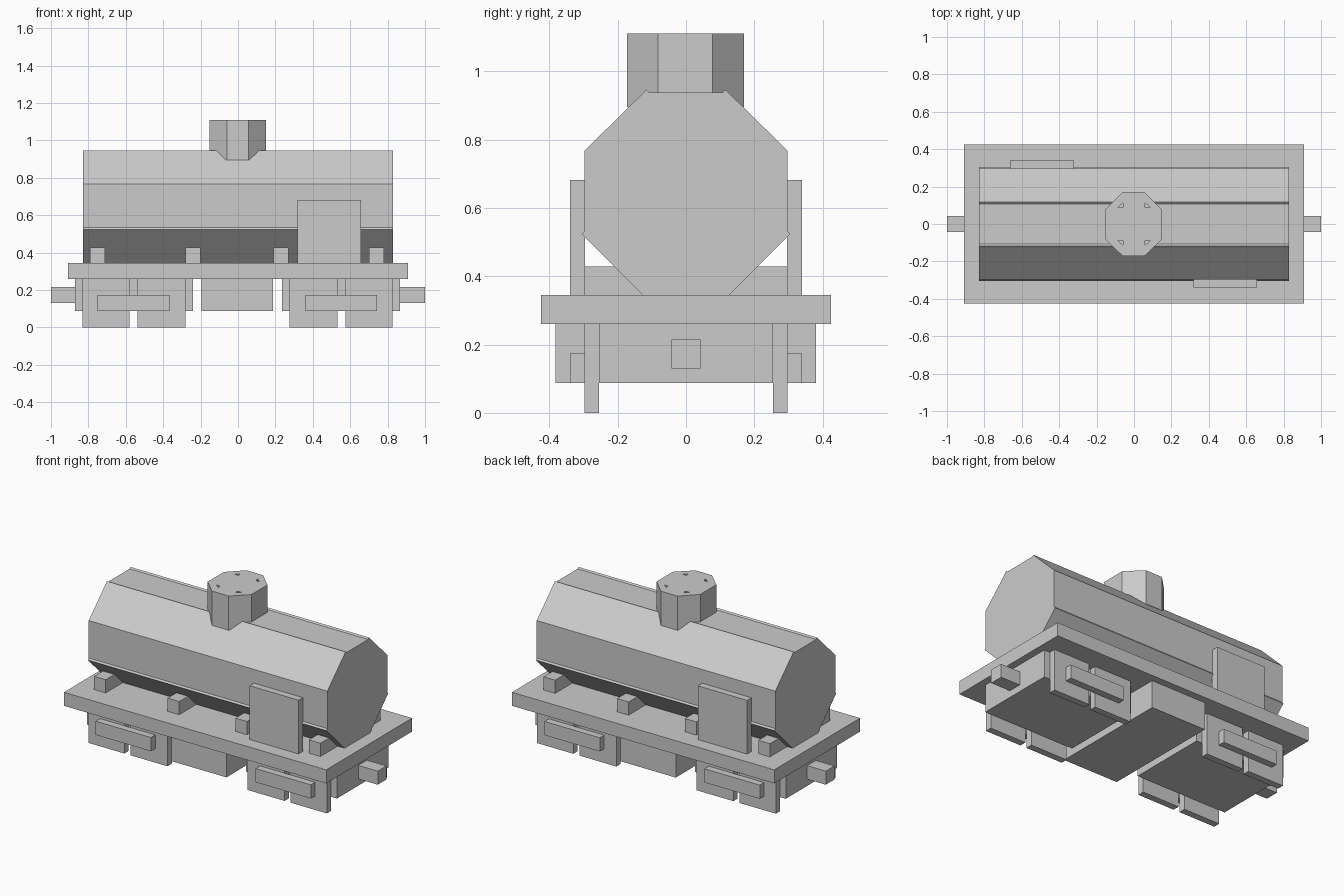
import bpy, bmesh

if "Cube" in bpy.data.objects:
    bpy.data.objects.remove(bpy.data.objects["Cube"])


def box(name, x0, x1, y0, y1, z0, z1):
    bm = bmesh.new()
    bmesh.ops.create_cube(bm, size=1)
    for v in bm.verts:
        v.co = (x1 if v.co.x > 0 else x0, y1 if v.co.y > 0 else y0, z1 if v.co.z > 0 else z0)
    return finish(name, bm)


def finish(name, bm):
    bmesh.ops.recalc_face_normals(bm, faces=bm.faces)
    mesh = bpy.data.meshes.new(name)
    bm.to_mesh(mesh)
    bm.free()
    ob = bpy.data.objects.new(name, mesh)
    bpy.context.collection.objects.link(ob)
    return ob


def prism(name, points, direction):
    bm = bmesh.new()
    face = bm.faces.new([bm.verts.new(p) for p in points])
    ext = bmesh.ops.extrude_face_region(bm, geom=[face])
    verts = [g for g in ext["geom"] if isinstance(g, bmesh.types.BMVert)]
    bmesh.ops.translate(bm, verts=verts, vec=direction)
    return finish(name, bm)


# Flat deck
box("deck", -0.91, 0.91, -0.425, 0.425, 0.26, 0.345)

# Octagonal tank with slightly raised plate seams
half = [(0.127, 0.345), (0.293, 0.511), (0.305, 0.523), (0.297, 0.533),
        (0.297, 0.768), (0.127, 0.935), (0.117, 0.946), (0.107, 0.938)]
profile = half + [(-y, z) for y, z in reversed(half)]
prism("tank", [(-0.828, y, z) for y, z in profile], (1.656, 0, 0))

# Octagonal filler dome with four small vent holes
dome_outline = [(0.055, -0.172), (0.15, -0.082), (0.15, 0.077), (0.055, 0.17),
                (-0.06, 0.17), (-0.153, 0.077), (-0.153, -0.082), (-0.06, -0.172)]
dome = prism("filler_dome", [(x, y, 0.895) for x, y in dome_outline], (0, 0, 0.215))
for sx in (-1, 1):
    for sy in (-1, 1):
        tri = [(sx * 0.06, sy * 0.088, 0.96), (sx * 0.088, sy * 0.088, 0.96),
               (sx * 0.06, sy * 0.112, 0.96)]
        hole = prism("vent_cutter", tri, (0, 0, 0.3))
        hole.hide_render = True
        hole.hide_set(True)
        cut = dome.modifiers.new("vent", "BOOLEAN")
        cut.operation = "DIFFERENCE"
        cut.solver = "EXACT"
        cut.object = hole

# Saddles carrying the tank
for x in (-0.75, -0.24, 0.23, 0.74):
    box("tank_saddle", x - 0.04, x + 0.04, -0.297, 0.297, 0.345, 0.428)

# Side panels on opposite corners
box("front_panel", 0.318, 0.658, -0.34, -0.295, 0.345, 0.682)
box("back_panel", -0.662, -0.32, 0.295, 0.34, 0.345, 0.682)

# Equipment box under the middle
box("underframe_box", -0.195, 0.187, -0.382, 0.38, 0.088, 0.26)

# Bogies with square wheels, side bars and couplers
for s, end in ((-1, "left"), (1, "right")):
    def span(name, a, b, *yz):
        return box(f"{end}_{name}", min(s * a, s * b) - 0.003, max(s * a, s * b) - 0.003, *yz)
    span("bogie", 0.238, 0.868, -0.255, 0.255, 0.088, 0.26)
    span("coupler", 0.865, 1.0 + 0.003 * s, -0.043, 0.043, 0.13, 0.215)
    for t in (-1, 1):
        y0, y1 = sorted((t * 0.255, t * 0.297))
        span("inner_wheel", 0.278, 0.534, y0, y1, 0, 0.26)
        span("outer_wheel", 0.577, 0.828, y0, y1, 0, 0.26)
        y0, y1 = sorted((t * 0.297, t * 0.34))
        span("side_bar", 0.363, 0.747, y0, y1, 0.088, 0.174)
